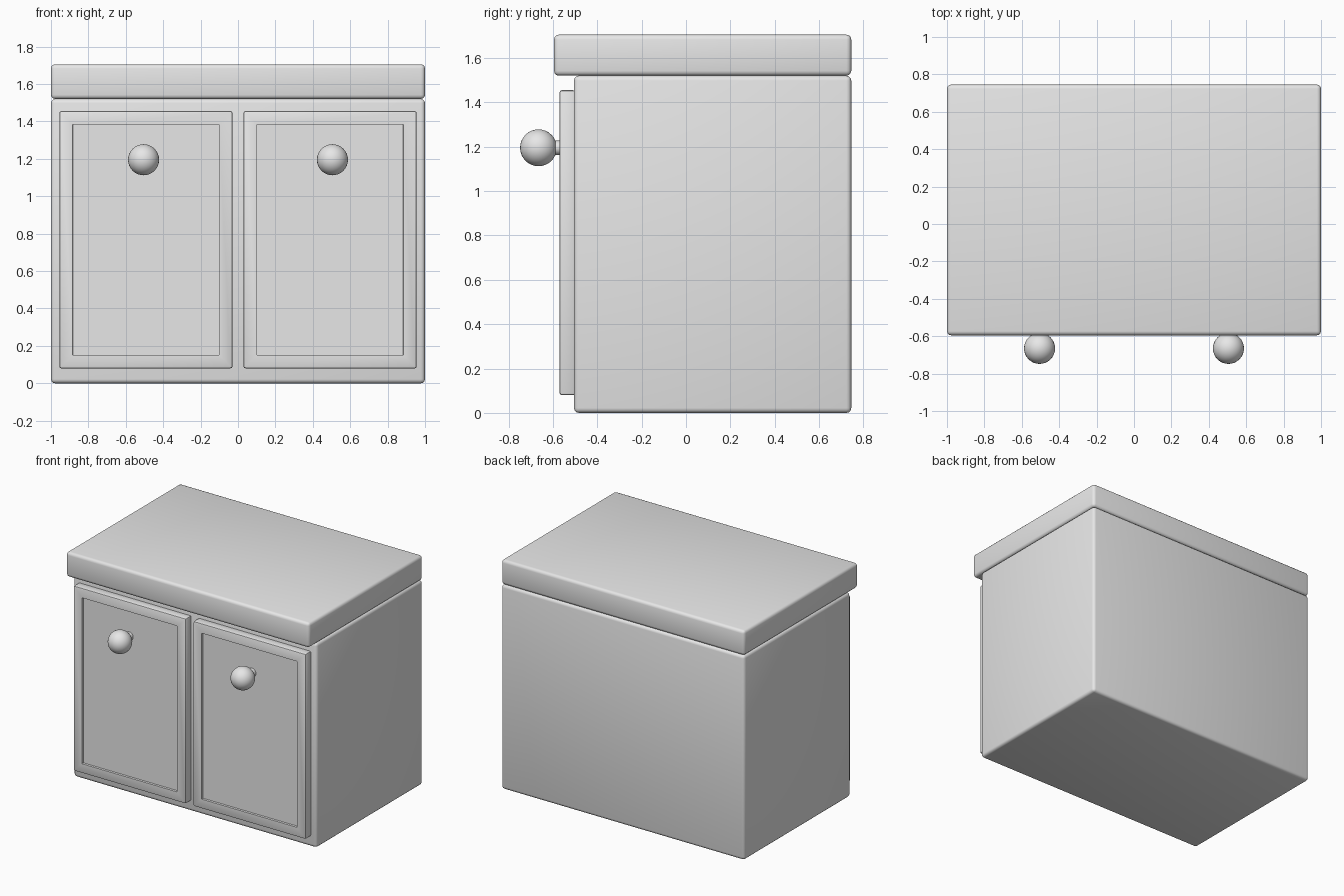
import bpy, bmesh
from mathutils import Matrix, Vector

cube = bpy.data.objects.get("Cube")
if cube:
    bpy.data.objects.remove(cube, do_unlink=True)

grey = bpy.data.materials.new("plain_grey")
grey.use_nodes = True
colour = (0.8, 0.8, 0.8, 1)
grey.diffuse_color = colour
grey.node_tree.nodes["Principled BSDF"].inputs["Base Color"].default_value = colour


def finish(name, bm, bevel=0):
    """Turn a bmesh into a smooth-shaded object with an optional rounded edge."""
    mesh = bpy.data.meshes.new(name)
    bm.to_mesh(mesh)
    bm.free()
    mesh.materials.append(grey)
    obj = bpy.data.objects.new(name, mesh)
    bpy.context.collection.objects.link(obj)
    bpy.ops.object.select_all(action='DESELECT')
    obj.select_set(True)
    bpy.context.view_layer.objects.active = obj
    if bevel:
        mod = obj.modifiers.new("rounded_edges", 'BEVEL')
        mod.width = bevel
        mod.segments = 3
        mod.limit_method = 'ANGLE'
        bpy.ops.object.modifier_apply(modifier=mod.name)
    bpy.ops.object.shade_smooth_by_angle(angle=0.6)
    return obj


def box(low, high):
    low, high = Vector(low), Vector(high)
    bm = bmesh.new()
    matrix = Matrix.Translation((low + high) / 2) @ Matrix.Diagonal((*(high - low), 1))
    bmesh.ops.create_cube(bm, size=1, matrix=matrix)
    return bm


# Cabinet body and overhanging worktop
finish("cabinet_body", box((-1, -0.505, 0), (1, 0.745, 1.52)), 0.022)
finish("worktop", box((-1, -0.595, 1.52), (1, 0.745, 1.705)), 0.022)

for side, name in ((-1, "right"), (1, "left")):
    # Door with a shallow recessed panel
    x = side * 0.4925
    bm = box((x - 0.4625, -0.57, 0.08), (x + 0.4625, -0.5, 1.455))
    outer = [e for e in bm.edges]
    bmesh.ops.bevel(bm, geom=outer, offset=0.01, segments=2, profile=0.5, affect='EDGES')
    bm.normal_update()
    front = min(bm.faces, key=lambda f: f.calc_center_median().y)
    bmesh.ops.inset_region(bm, faces=[front], thickness=0.086)
    ring = bmesh.ops.inset_region(bm, faces=[front], thickness=0.002)
    bmesh.ops.translate(bm, verts=front.verts[:], vec=(0, 0.015, 0))
    finish(name + "_door", bm)

    # Round knob on a short stem
    x = side * 0.505
    bm = bmesh.new()
    bmesh.ops.create_uvsphere(bm, u_segments=32, v_segments=16, radius=0.083,
                              matrix=Matrix.Translation((x, -0.665, 1.195)))
    finish(name + "_knob", bm)
    bm = bmesh.new()
    turn = Matrix.Translation((x, -0.58, 1.195)) @ Matrix.Rotation(1.5708, 4, 'X')
    bmesh.ops.create_cone(bm, cap_ends=True, segments=32, radius1=0.032,
                          radius2=0.032, depth=0.08, matrix=turn)
    finish(name + "_knob_stem", bm)
